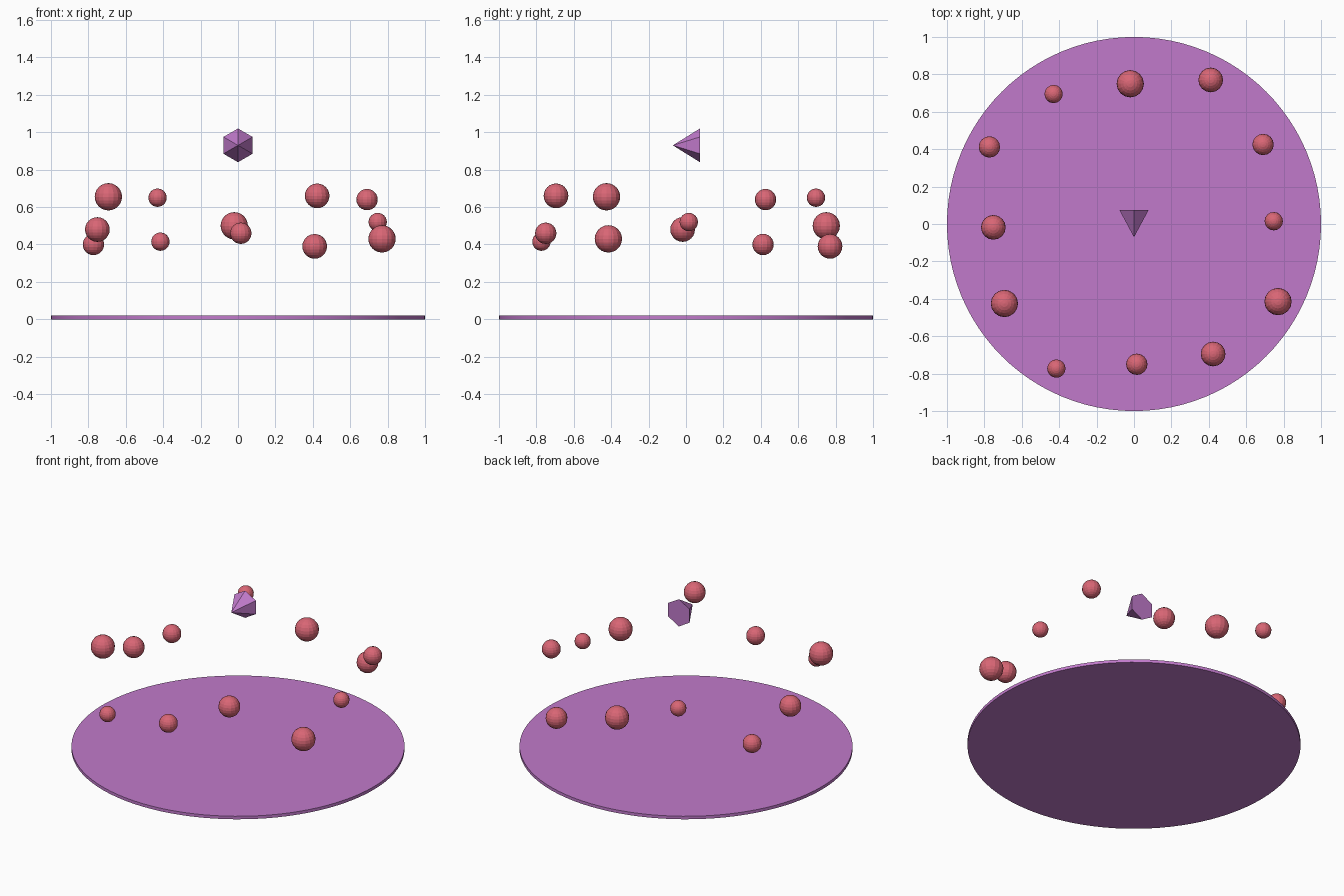
import bpy
import math

if "Cube" in bpy.data.objects:
    bpy.data.objects.remove(bpy.data.objects["Cube"])


def material(name, rgb):
    m = bpy.data.materials.new(name)
    lin = [((c / 255 + 0.055) / 1.055) ** 2.4 for c in rgb]
    m.diffuse_color = (*lin, 1.0)
    m.use_nodes = True
    m.node_tree.nodes["Principled BSDF"].inputs["Base Color"].default_value = m.diffuse_color
    return m


purple = material("orchid purple", (193, 122, 203))
red = material("rose red", (217, 102, 117))


def finish(name, mat):
    ob = bpy.context.object
    ob.name = name
    ob.data.materials.append(mat)
    return ob


# Thin round base
bpy.ops.mesh.primitive_cylinder_add(vertices=96, radius=1.0, depth=0.02,
                                    location=(0, 0, 0.01))
finish("base_disc", purple)
bpy.ops.object.shade_smooth_by_angle(angle=math.radians(30))

# Six-sided cone with its tip toward the front
bpy.ops.mesh.primitive_cone_add(vertices=6, radius1=0.09, radius2=0, depth=0.145,
                                location=(0, 0.002, 0.93),
                                rotation=(math.pi / 2, 0, 0))
finish("pointer_cone", purple)

# Ring of floating balls: x, y, z; four sizes repeat around the ring
SIZES = (0.049, 0.073, 0.066, 0.057)
BALLS = [
    (-0.43, 0.695, 0.65), (-0.02, 0.75, 0.50), (0.41, 0.77, 0.39),
    (0.69, 0.425, 0.64), (0.747, 0.015, 0.52), (0.77, -0.415, 0.43),
    (0.423, -0.695, 0.66), (0.015, -0.75, 0.46), (-0.415, -0.773, 0.415),
    (-0.693, -0.425, 0.655), (-0.752, -0.018, 0.48), (-0.773, 0.412, 0.40),
]
for i, pos in enumerate(BALLS):
    bpy.ops.mesh.primitive_uv_sphere_add(segments=16, ring_count=12,
                                         radius=SIZES[i % 4], location=pos)
    finish(f"floating_ball_{i + 1}", red)
